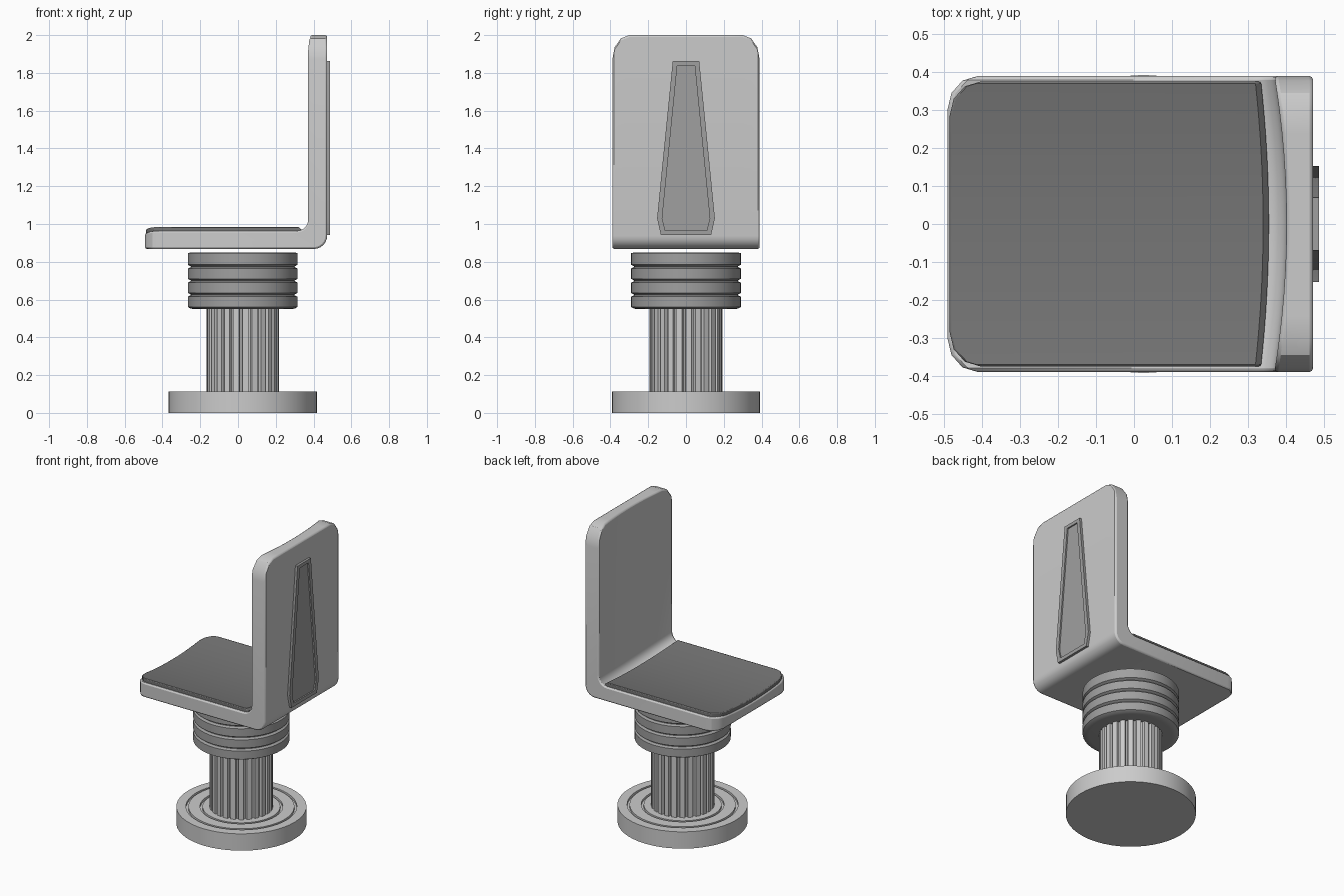
import bpy, bmesh
from math import sin, cos, pi, sqrt, radians

if "Cube" in bpy.data.objects:
    bpy.data.objects.remove(bpy.data.objects["Cube"])

CX = 0.025      # axis of the pedestal
DIP = 0.032     # hollow of seat and backrest
HALF = 0.39     # half width of the shell


def material(name, grey):
    m = bpy.data.materials.new(name)
    m.use_nodes = True
    colour = (grey, grey, grey, 1)
    m.diffuse_color = colour
    m.node_tree.nodes["Principled BSDF"].inputs["Base Color"].default_value = colour
    return m


light = material("light grey", 0.6)
middle = material("middle grey", 0.35)
dark = material("dark grey", 0.18)


def finish(name, bm, mat, bevel=0.0, angle=30):
    bmesh.ops.recalc_face_normals(bm, faces=bm.faces)
    mesh = bpy.data.meshes.new(name)
    bm.to_mesh(mesh)
    bm.free()
    obj = bpy.data.objects.new(name, mesh)
    bpy.context.collection.objects.link(obj)
    mesh.materials.append(mat)
    bpy.ops.object.select_all(action="DESELECT")
    obj.select_set(True)
    bpy.context.view_layer.objects.active = obj
    bpy.ops.object.shade_smooth_by_angle(angle=radians(angle))
    if bevel:
        mod = obj.modifiers.new("Bevel", "BEVEL")
        mod.width = bevel
        mod.segments = 2
        mod.limit_method = "ANGLE"
        mod.angle_limit = radians(50)
    return obj


def bridge(bm, rings, caps=True):
    """Join equal closed rings of points into a skin."""
    loops = [[bm.verts.new(p) for p in ring] for ring in rings]
    n = len(loops[0])
    for a, b in zip(loops, loops[1:]):
        for i in range(n):
            j = (i + 1) % n
            bm.faces.new((a[i], a[j], b[j], b[i]))
    if caps:
        bm.faces.new(loops[0])
        bm.faces.new(loops[-1])


def stations(half, corner):
    """Sections across the width, denser in the rounded corners."""
    flat = half - corner
    ys = [flat * i / 5 for i in range(-5, 6)]
    arc = [flat + corner * sin(radians(t)) for t in (30, 60, 90)]
    return [-y for y in reversed(arc)] + ys + arc


def inset(y, half, width, depth):
    """How far a rounded corner pulls the edge back at y."""
    t = min(1, max(0, (abs(y) - half + width) / width))
    return depth * (1 - sqrt(1 - t * t))


def dip(y):
    return DIP * (1 - (y / HALF) ** 2)


def arc(x, z, r, start, end, steps=6):
    angles = [radians(start + (end - start) * i / steps) for i in range(steps + 1)]
    return [(x + r * cos(a), z + r * sin(a)) for a in angles]


# One-piece seat and backrest shell
def shell_section(y):
    d = dip(y)
    front = -0.492 + inset(y, HALF, 0.09, 0.08)
    top = 2.0 - inset(y, HALF, 0.09, 0.13)
    pts = [(front, 0.868)] + arc(0.402, 0.938, 0.07, -90, 0)
    pts += [(0.472, top), (0.37 + d, top)]
    pts += arc(0.31 + d, 1.025 - d, 0.06, 0, -90) + [(front, 0.965 - d)]
    return [(x, y, z) for x, z in pts]


bm = bmesh.new()
bridge(bm, [shell_section(y) for y in stations(HALF, 0.09)])
finish("seat_shell", bm, light, bevel=0.01)


# Seat pad
def pad_section(y):
    d = dip(y)
    front = -0.486 + inset(y, 0.375, 0.09, 0.08)
    back = 0.333 + 0.7 * d
    pts = [(front, 0.95 - d), (back, 0.95 - d), (back, 0.975 - d),
           (back - 0.015, 0.988 - d), (front, 0.988 - d)]
    return [(x, y, z) for x, z in pts]


bm = bmesh.new()
bridge(bm, [pad_section(y) for y in stations(0.375, 0.09)])
finish("seat_pad", bm, dark, bevel=0.005)


# Tapered panel on the back: raised frame around a recessed plate
def outline(points, x):
    return [(x, y, z) for y, z in points] + [(x, -y, z) for y, z in reversed(points)]


outer = [(0.07, 1.862), (0.153, 1.03), (0.133, 0.942)]
inner = [(0.046, 1.84), (0.126, 1.03), (0.11, 0.966)]
bm = bmesh.new()
bridge(bm, [outline(outer, 0.465), outline(outer, 0.488), outline(inner, 0.488),
            outline(inner, 0.479)])
finish("back_panel", bm, middle, angle=20)


# Turned pedestal parts
def lathe(name, profile, mat, segments=48):
    bm = bmesh.new()
    rings = []
    for r, z in profile:
        rings.append([(CX + r * cos(2 * pi * i / segments),
                       r * sin(2 * pi * i / segments), z) for i in range(segments)])
    bridge(bm, rings)
    return finish(name, bm, mat)


def groove(r, width, z, depth):
    return [(r + width, z), (r + width, z - depth), (r, z - depth), (r, z)]


lathe("base_disc", [(0.393, 0), (0.393, 0.112)] + groove(0.32, 0.015, 0.112, 0.015)
      + groove(0.235, 0.015, 0.112, 0.015) + [(0.1, 0.112)], light)

# Collar of four stacked rings
collar = [(0.25, 0.549)]
for k in range(4):
    z = 0.555 + k * 0.0745
    collar += [(0.275, z - 0.003), (0.291, z + 0.006), (0.291, z + 0.06), (0.275, z + 0.068)]
collar[-2:] = [(0.291, 0.846), (0.28, 0.848)]
lathe("collar_rings", collar, middle)

# Fluted column
teeth = 24
ring = []
for k in range(teeth):
    for part, r in ((0.0, 0.192), (0.6, 0.192), (0.7, 0.174), (0.9, 0.174)):
        a = 2 * pi * (k + part) / teeth
        ring.append((CX + r * cos(a), r * sin(a)))
bm = bmesh.new()
bridge(bm, [[(x, y, z) for x, y in ring] for z in (0.1, 0.56)])
finish("fluted_column", bm, light, angle=20)
